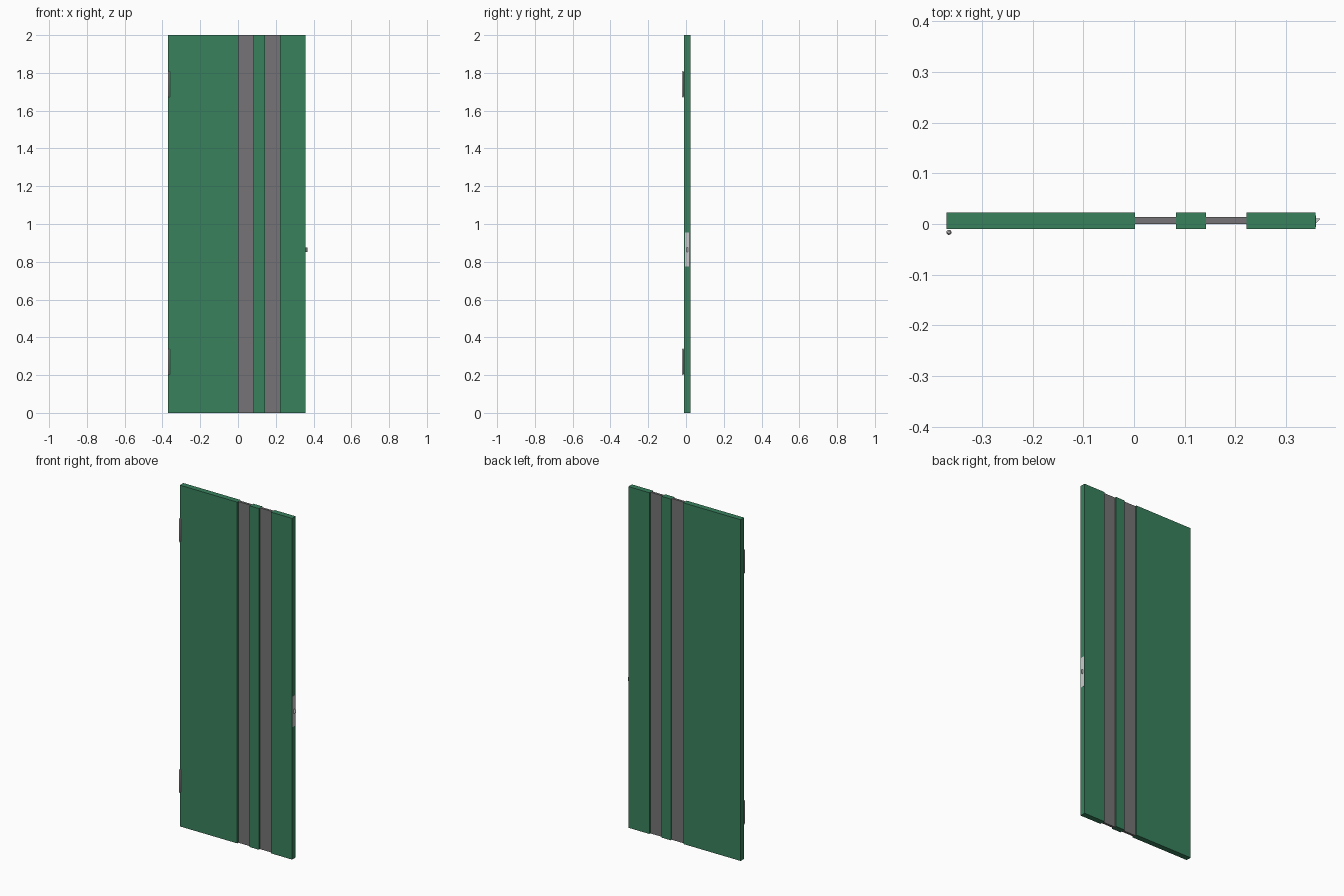
import bpy, bmesh, math

if "Cube" in bpy.data.objects:
    bpy.data.objects.remove(bpy.data.objects["Cube"])

def material(name, color):
    m = bpy.data.materials.new(name)
    m.diffuse_color = color
    m.use_nodes = True
    m.node_tree.nodes["Principled BSDF"].inputs["Base Color"].default_value = m.diffuse_color
    return m

green = material("green_paint", (0.04, 0.22, 0.11, 1))
grey = material("dark_glass", (0.18, 0.175, 0.18, 1))

def finish(name, bm, mat=None):
    bmesh.ops.recalc_face_normals(bm, faces=bm.faces[:])
    mesh = bpy.data.meshes.new(name)
    bm.to_mesh(mesh)
    bm.free()
    ob = bpy.data.objects.new(name, mesh)
    bpy.context.collection.objects.link(ob)
    if mat:
        mesh.materials.append(mat)
    return ob

def prism(name, outline, z0, z1, mat=None):
    """Extrude an xy outline from z0 up to z1."""
    bm = bmesh.new()
    face = bm.faces.new([bm.verts.new((x, y, z0)) for x, y in outline])
    top = bmesh.ops.extrude_face_region(bm, geom=[face])["geom"]
    bmesh.ops.translate(bm, vec=(0, 0, z1 - z0),
                        verts=[v for v in top if isinstance(v, bmesh.types.BMVert)])
    return finish(name, bm, mat)

def box(name, x0, x1, y0, y1, z0, z1, mat=None):
    return prism(name, [(x0, y0), (x1, y0), (x1, y1), (x0, y1)], z0, z1, mat)

# Green door leaf sections
for name, x0, x1 in (("wide_panel", -0.37, 0.002),
                     ("middle_panel", 0.083, 0.142),
                     ("lock_panel", 0.222, 0.358)):
    box(name, x0, x1, -0.010, 0.0225, 0, 2, green)

# Recessed full-height strips between the sections
for name, x0, x1 in (("left_strip", 0.002, 0.083), ("right_strip", 0.142, 0.222)):
    box(name, x0, x1, 0.0, 0.0138, 0, 2, grey)

# Hinge barrels with tapered tips, turned around a vertical axis
def hinge(name, z0, z1, x=-0.365, y=-0.0165, r=0.005, sides=16):
    bm = bmesh.new()
    profile = [(0.5 * r, z0), (r, z0 + 0.006), (r, z1 - 0.006), (0.5 * r, z1)]
    rings = [[bm.verts.new((x + q * math.cos(a), y + q * math.sin(a), z))
              for a in (2 * math.pi * i / sides for i in range(sides))]
             for q, z in profile]
    for low, high in zip(rings, rings[1:]):
        for i in range(sides):
            j = (i + 1) % sides
            bm.faces.new((low[i], low[j], high[j], high[i]))
    bm.faces.new(rings[0])
    bm.faces.new(rings[-1])
    ob = finish(name, bm)
    bpy.context.view_layer.objects.active = ob
    ob.select_set(True)
    bpy.ops.object.shade_smooth_by_angle(angle=math.radians(35))
    ob.select_set(False)

hinge("lower_hinge", 0.20, 0.34)
hinge("upper_hinge", 1.67, 1.81)

# Lock face plate on the door edge and its bevelled latch bolt
box("lock_plate", 0.350, 0.3586, -0.006, 0.0165, 0.775, 0.955)
prism("latch_bolt", [(0.350, 0.002), (0.360, 0.002), (0.368, 0.011), (0.350, 0.011)],
      0.853, 0.875)
